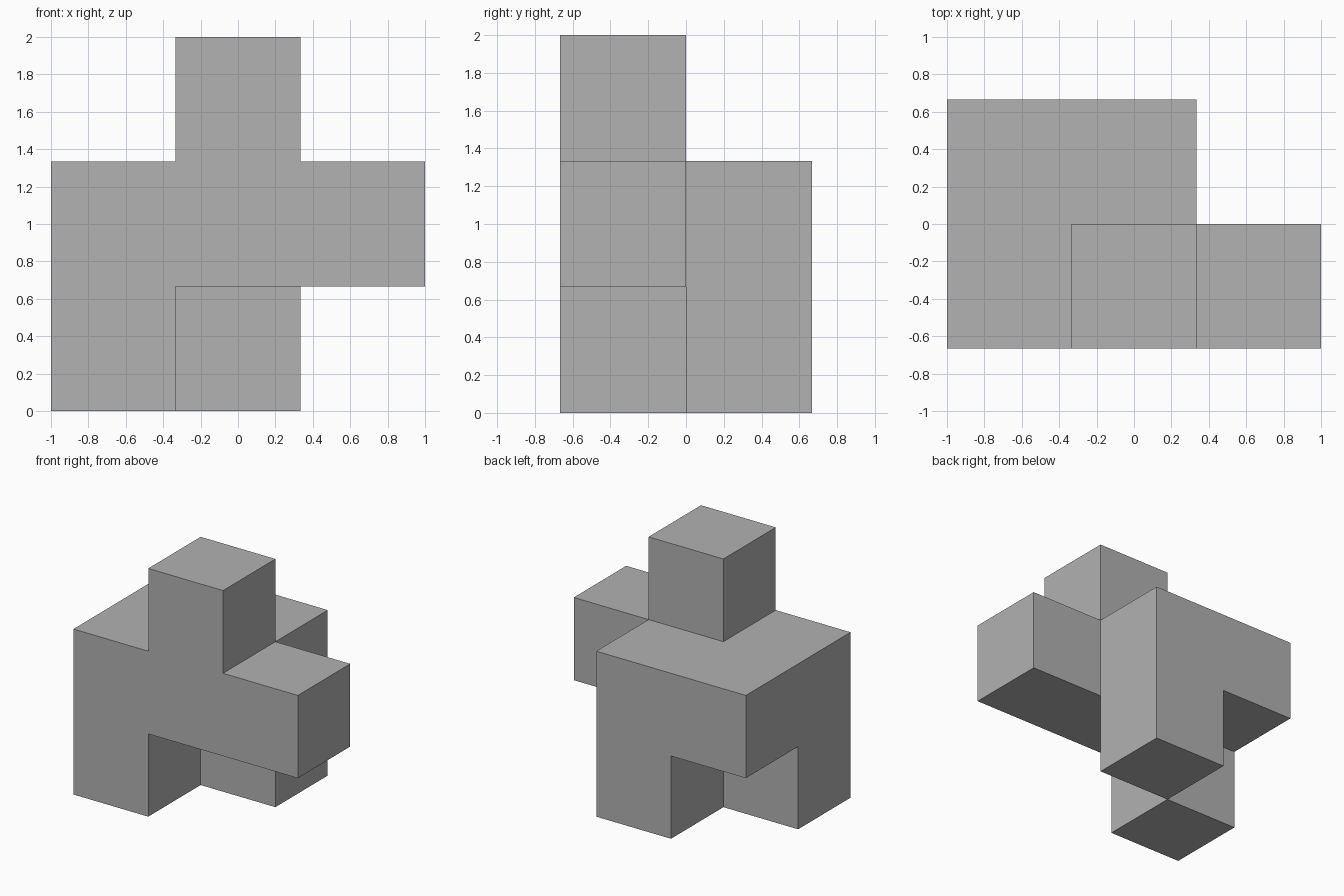
import bpy
import bmesh
from mathutils import Matrix, Vector

default_cube = bpy.data.objects.get("Cube")
if default_cube:
    bpy.data.objects.remove(default_cube, do_unlink=True)

CELL = 2 / 3

# Parts as sets of unit cells: column (x), depth (y), level (z)
PARTS = {
    "body": [(x, y, 1) for x in (0, 1) for y in (0, 1)],
    "side_arm": [(2, 0, 1)],
    "top_post": [(1, 0, 2)],
    "front_leg": [(0, 0, 0)],
    "back_leg": [(1, 1, 0)],
}
filled = {cell for cells in PARTS.values() for cell in cells}


def cell_centre(cell):
    x, y, z = cell
    return Vector((x - 1, y - 0.5, z + 0.5)) * CELL


# One block per cell, without the faces hidden between neighbours
bm = bmesh.new()
for cell in sorted(filled):
    made = bmesh.ops.create_cube(
        bm, size=CELL, matrix=Matrix.Translation(cell_centre(cell)))
    faces = {f for v in made["verts"] for f in v.link_faces}
    hidden = []
    for face in faces:
        face.normal_update()
        step = tuple(round(n) for n in face.normal)
        if tuple(c + s for c, s in zip(cell, step)) in filled:
            hidden.append(face)
    bmesh.ops.delete(bm, geom=hidden, context="FACES")

# Join the blocks and merge coplanar faces
bmesh.ops.remove_doubles(bm, verts=bm.verts[:], dist=0.001)
bmesh.ops.dissolve_limit(bm, angle_limit=0.01,
                         verts=bm.verts[:], edges=bm.edges[:])

mesh = bpy.data.meshes.new("block_puzzle_piece")
bm.to_mesh(mesh)
bm.free()

# Plain grey
grey = bpy.data.materials.new("plain_grey")
grey.use_nodes = True
colour = (0.445, 0.445, 0.445, 1)
grey.diffuse_color = colour
grey.node_tree.nodes["Principled BSDF"].inputs["Base Color"].default_value = colour
mesh.materials.append(grey)

piece = bpy.data.objects.new("block_puzzle_piece", mesh)
bpy.context.collection.objects.link(piece)
